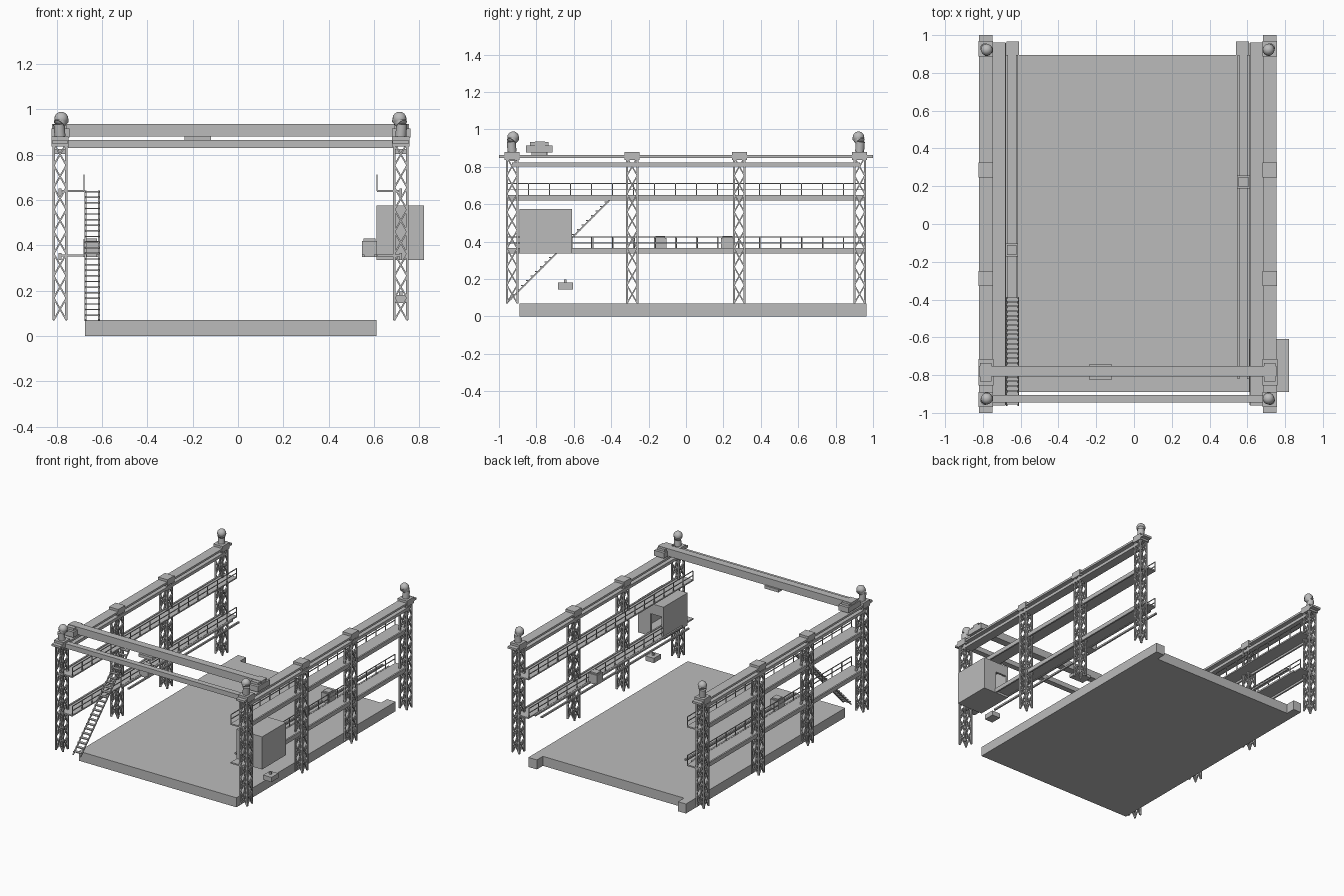
import bpy, bmesh, math
from mathutils import Vector, Matrix

cube = bpy.data.objects.get("Cube")
if cube:
    bpy.data.objects.remove(cube)

grey = bpy.data.materials.new("steel_grey")
grey.use_nodes = True
grey.diffuse_color = (0.5, 0.5, 0.5, 1)
grey.node_tree.nodes["Principled BSDF"].inputs["Base Color"].default_value = (0.5, 0.5, 0.5, 1)


def box(bm, x0, x1, y0, y1, z0, z1):
    size = Matrix.Diagonal((abs(x1 - x0), y1 - y0, z1 - z0, 1))
    mid = Matrix.Translation(((x0 + x1) / 2, (y0 + y1) / 2, (z0 + z1) / 2))
    bmesh.ops.create_cube(bm, size=1, matrix=mid @ size)


def bar(bm, a, b, w):
    """Square bar from point a to point b."""
    a, b = Vector(a), Vector(b)
    d = b - a
    turn = d.to_track_quat('Z', 'Y').to_matrix().to_4x4()
    size = Matrix.Diagonal((w, w, d.length, 1))
    bmesh.ops.create_cube(bm, size=1, matrix=Matrix.Translation((a + b) / 2) @ turn @ size)


def tube(bm, a, b, r1, r2):
    a, b = Vector(a), Vector(b)
    d = b - a
    turn = d.to_track_quat('Z', 'Y').to_matrix().to_4x4()
    bmesh.ops.create_cone(bm, cap_ends=True, segments=16, radius1=r1, radius2=r2,
                          depth=d.length, matrix=Matrix.Translation((a + b) / 2) @ turn)


def finish(bm, name):
    mesh = bpy.data.meshes.new(name)
    bm.to_mesh(mesh)
    bm.free()
    mesh.materials.append(grey)
    obj = bpy.data.objects.new(name, mesh)
    bpy.context.collection.objects.link(obj)
    return obj


TOWER_Y = (-0.93, -0.288, 0.285, 0.928)
TOWER_Z, TOP_Z, HALF = 0.07, 0.85, 0.033
# side name, tower centre x, direction towards the middle
SIDES = (("right", -0.785, 1), ("left", 0.718, -1))

# Floor slab with two corner tabs at the back
bm = bmesh.new()
box(bm, -0.675, 0.61, -0.89, 0.895, 0, 0.07)
box(bm, -0.675, -0.61, 0.895, 0.965, 0, 0.07)
box(bm, 0.54, 0.61, 0.895, 0.965, 0, 0.07)
finish(bm, "floor_slab")


def lattice_tower(name, cx, cy):
    bm = bmesh.new()
    corners = [(cx + sx * (HALF - 0.005), cy + sy * (HALF - 0.005))
               for sx, sy in ((-1, -1), (1, -1), (1, 1), (-1, 1))]
    bays = 8
    step = (TOP_Z - TOWER_Z) / bays
    for i, p in enumerate(corners):
        q = corners[(i + 1) % 4]
        bar(bm, (*p, TOWER_Z), (*p, TOP_Z), 0.011)
        for k in range(bays):
            low, high = TOWER_Z + k * step, TOWER_Z + (k + 1) * step
            bar(bm, (*p, low), (*q, high), 0.007)
            bar(bm, (*q, low), (*p, high), 0.007)
    box(bm, cx - 0.038, cx + 0.038, cy - 0.04, cy + 0.04, 0.835, 0.88)
    finish(bm, name)


def railing(name, x, y0, y1, z):
    bm = bmesh.new()
    for h in (0.037, 0.07):
        bar(bm, (x, y0, z + h), (x, y1, z + h), 0.005)
    posts = round((y1 - y0) / 0.11)
    for k in range(posts + 1):
        y = y0 + (y1 - y0) * k / posts
        bar(bm, (x, y, z), (x, y, z + 0.07), 0.005)
    finish(bm, name)


for side, cx, inward in SIDES:
    for n, cy in enumerate(TOWER_Y):
        lattice_tower(f"{side}_tower_{n + 1}", cx, cy)

    # Crane runway plate and the girder under it
    bm = bmesh.new()
    box(bm, cx - 0.036, cx + 0.036, -1, 1, 0.848, 0.863)
    box(bm, cx - 0.033, cx + 0.033, -0.93, 0.93, 0.802, 0.824)
    finish(bm, f"{side}_runway")

    # Walkway decks with edge beams and railings
    inner = cx + inward * 0.105
    for level, z in (("lower", 0.355), ("upper", 0.64)):
        bm = bmesh.new()
        box(bm, cx, inner, -0.96, 0.96, z - 0.005, z + 0.005)
        box(bm, cx - 0.006, cx + 0.006, -0.96, 0.96, z - 0.02, z + 0.01)
        finish(bm, f"{side}_{level}_walkway")
        start = -0.61 if (side, level) == ("left", "lower") else -0.955
        railing(f"{side}_{level}_railing", inner, start, 0.955, z)

    # Carriage track beside the lower walkway
    bm = bmesh.new()
    for off in (0.008, 0.06):
        x = inner + inward * off
        start = -0.39 if side == "right" else -0.82
        box(bm, x - 0.006, x + 0.006, start, 0.895, 0.348, 0.36)
    finish(bm, f"{side}_carriage_track")

    # Carriage with a raised rim
    cy = -0.138 if side == "right" else 0.222
    mid = inner + inward * 0.033
    bm = bmesh.new()
    box(bm, mid - 0.034, mid + 0.034, cy - 0.034, cy + 0.034, 0.348, 0.42)
    box(bm, mid - 0.026, mid + 0.026, cy - 0.026, cy + 0.026, 0.42, 0.43)
    finish(bm, f"{side}_carriage")

    # Floodlights on the corner towers, aimed at the middle
    for end, cy in (("front", TOWER_Y[0]), ("back", TOWER_Y[3])):
        aim = Vector((inward, -math.copysign(1, cy), 0)).normalized()
        base = Vector((cx, cy, 0.88))
        bend = base + Vector((0, 0, 0.055)) - aim * 0.006
        bm = bmesh.new()
        tube(bm, base, bend, 0.024, 0.024)
        tube(bm, bend, bend + aim * 0.024 + Vector((0, 0, 0.025)), 0.026, 0.03)
        bmesh.ops.create_uvsphere(bm, u_segments=16, v_segments=8, radius=0.031,
                                  matrix=Matrix.Translation(bend + aim * 0.014 + Vector((0, 0, 0.023))))
        lamp = finish(bm, f"{side}_{end}_floodlight")
        bpy.context.view_layer.objects.active = lamp
        lamp.select_set(True)
        bpy.ops.object.shade_smooth_by_angle()
        lamp.select_set(False)

# Fixed cross beam at the front
bm = bmesh.new()
box(bm, -0.75, 0.685, -0.945, -0.905, 0.83, 0.865)
finish(bm, "front_cross_beam")

# Travelling bridge crane
bm = bmesh.new()
box(bm, -0.82, 0.755, -0.807, -0.753, 0.88, 0.935)
finish(bm, "crane_bridge")
for side, cx, inward in SIDES:
    bm = bmesh.new()
    box(bm, cx - 0.038, cx + 0.042, -0.855, -0.715, 0.875, 0.915)
    box(bm, cx - 0.03, cx + 0.03, -0.835, -0.735, 0.915, 0.932)
    box(bm, cx - 0.025, cx + 0.025, -0.825, -0.745, 0.855, 0.875)
    finish(bm, f"{side}_crane_truck")
bm = bmesh.new()
box(bm, -0.235, -0.12, -0.825, -0.74, 0.86, 0.882)
finish(bm, "crane_trolley")

# Staircase from the floor to the upper walkway
bm = bmesh.new()
foot, head = (-0.96, 0.07), (-0.39, 0.64)
for x in (-0.673, -0.613):
    bar(bm, (x, *foot), (x, *head), 0.008)
steps = 23
for k in range(1, steps + 1):
    t = k / steps
    y = foot[0] + (head[0] - foot[0]) * t
    z = foot[1] + (head[1] - foot[1]) * t
    box(bm, -0.675, -0.611, y - 0.02, y + 0.002, z - 0.006, z)
finish(bm, "staircase")

# Control cabin: shell of walls with a doorway at the back
bm = bmesh.new()
box(bm, 0.61, 0.82, -0.89, -0.61, 0.335, 0.35)
box(bm, 0.61, 0.82, -0.89, -0.61, 0.56, 0.575)
box(bm, 0.61, 0.82, -0.89, -0.875, 0.35, 0.56)
box(bm, 0.61, 0.625, -0.875, -0.61, 0.35, 0.56)
box(bm, 0.805, 0.82, -0.875, -0.61, 0.35, 0.56)
box(bm, 0.715, 0.805, -0.625, -0.61, 0.35, 0.56)
box(bm, 0.625, 0.715, -0.625, -0.61, 0.5, 0.56)
finish(bm, "control_cabin")

# Load block hanging below the cabin
bm = bmesh.new()
box(bm, 0.685, 0.752, -0.685, -0.605, 0.145, 0.18)
box(bm, 0.711, 0.725, -0.652, -0.638, 0.18, 0.197)
finish(bm, "load_block")
